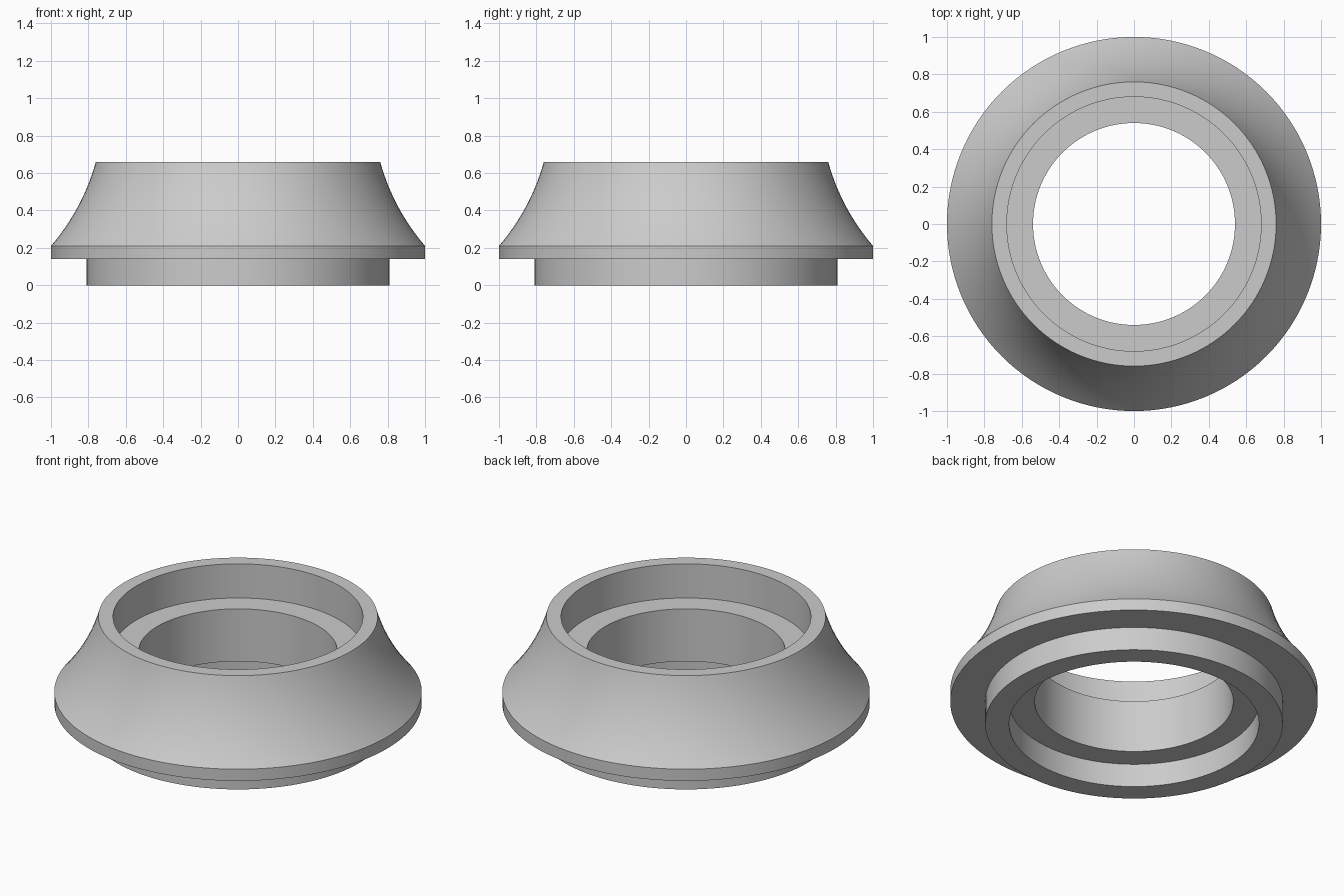
import bpy, bmesh, math

if "Cube" in bpy.data.objects:
    bpy.data.objects.remove(bpy.data.objects["Cube"])

SEGMENTS = 128


def arc(p, q, sag, n):
    """Points of a circular arc from p to q, bowed inward by sag."""
    (r0, z0), (r1, z1) = p, q
    chord = math.hypot(r1 - r0, z1 - z0)
    radius = (chord ** 2 / 4 + sag ** 2) / (2 * sag)
    nx, nz = -(z1 - z0) / chord, (r1 - r0) / chord  # inward normal
    pts = []
    for i in range(n + 1):
        t = i / n
        d = (t - 0.5) * chord
        h = math.sqrt(radius ** 2 - d ** 2) - (radius - sag)
        pts.append((r0 + (r1 - r0) * t + nx * h, z0 + (z1 - z0) * t + nz * h))
    return pts


def lathe(name, profile):
    """Revolve a closed (radius, z) profile around the z axis."""
    bm = bmesh.new()
    rings = []
    for k in range(SEGMENTS):
        a = 2 * math.pi * k / SEGMENTS
        rings.append([bm.verts.new((r * math.cos(a), r * math.sin(a), z)) for r, z in profile])
    n = len(profile)
    for k in range(SEGMENTS):
        a, b = rings[k], rings[(k + 1) % SEGMENTS]
        for i in range(n):
            j = (i + 1) % n
            bm.faces.new((a[i], b[i], b[j], a[j]))
    bmesh.ops.recalc_face_normals(bm, faces=bm.faces)
    mesh = bpy.data.meshes.new(name)
    bm.to_mesh(mesh)
    bm.free()
    obj = bpy.data.objects.new(name, mesh)
    bpy.context.collection.objects.link(obj)
    bpy.ops.object.select_all(action='DESELECT')
    obj.select_set(True)
    bpy.context.view_layer.objects.active = obj
    bpy.ops.object.shade_smooth_by_angle(angle=math.radians(25))
    return obj


# Outer side: base collar, flange, concave flare
outer = [(0.81, 0), (0.81, 0.14), (1.0, 0.14)] + arc((1.0, 0.21), (0.76, 0.66), 0.028, 14)
# Inner side: upper socket, narrow bore, lower socket
inner = [(0.68, 0.66), (0.68, 0.455), (0.54, 0.455), (0.54, 0.14), (0.68, 0.14), (0.68, 0)]
lathe("flared_ring", outer + inner)
